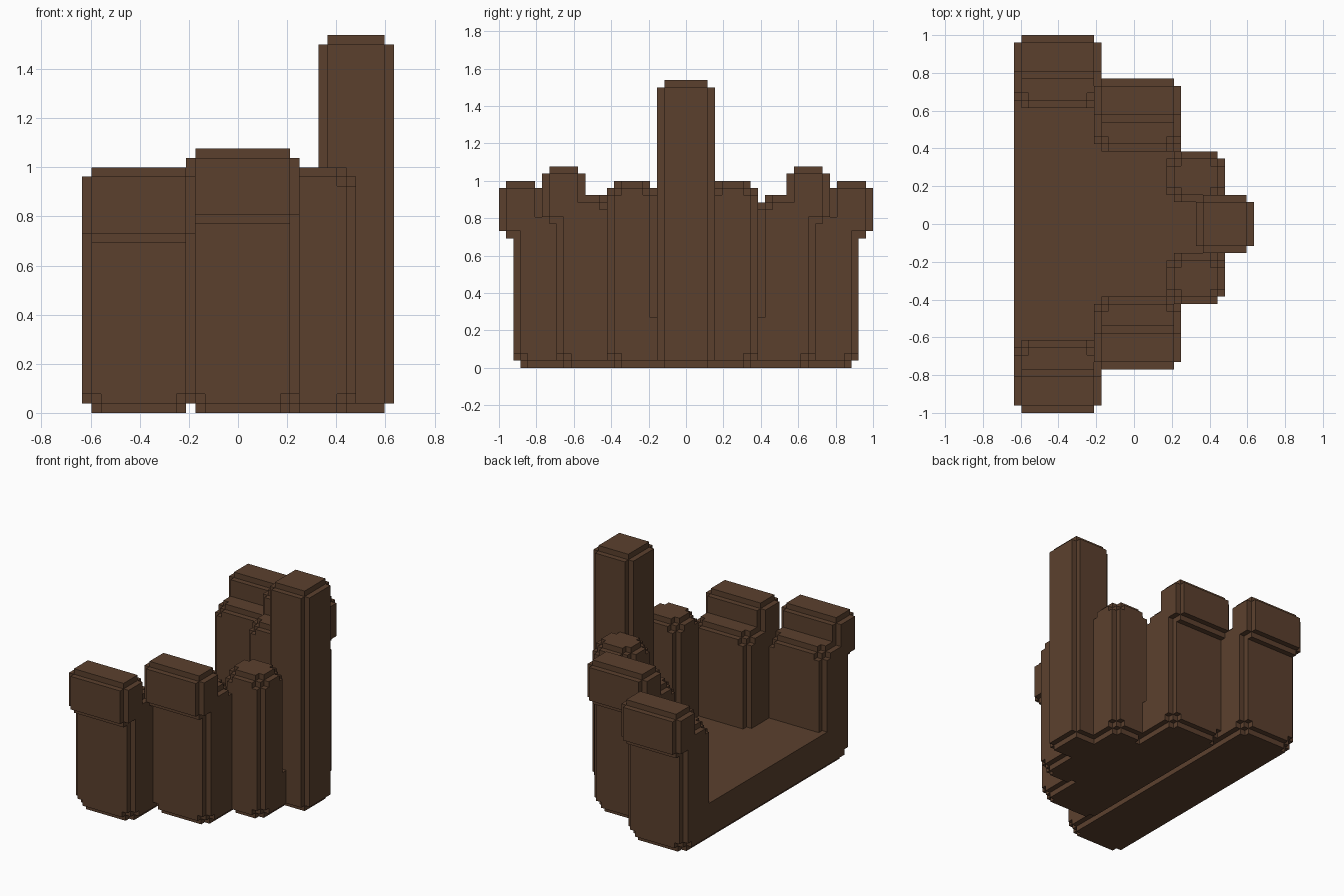
import bpy
import bmesh
from itertools import product
from mathutils import Vector

cube = bpy.data.objects.get("Cube")
if cube:
    bpy.data.objects.remove(cube)

# Block grid: the model is 33 x 52 x 40 blocks
SIZE = Vector((33, 52, 40))
UNIT = 2 / SIZE.y

brown = bpy.data.materials.new("dark_brown_wood")
brown.use_nodes = True
colour = (0.105, 0.051, 0.027, 1)
brown.diffuse_color = colour
bsdf = brown.node_tree.nodes["Principled BSDF"]
bsdf.inputs["Base Color"].default_value = colour
bsdf.inputs["Roughness"].default_value = 0.9

parts = {}
owner = {}


def stepped_box(name, x, y, z, notched=False, clip=None):
    """Block box with stepped edges, optional notched corners and a flat cut top."""
    cells = set()
    for c in product(range(*x), range(*y), range(*z)):
        if clip and c[2] >= clip:
            continue
        d = sorted(min(v - r[0], r[1] - 1 - v) for v, r in zip(c, (x, y, z)))
        on_edge = d[1] == 0
        on_corner = notched and d == [0, 1, 1]
        if not on_edge and not on_corner and c not in owner:
            cells.add(c)
            owner[c] = name
    parts[name] = cells


def mirrored(name, x, y, z, notched=False):
    """The same part on both sides of the model."""
    width = int(SIZE.y)
    stepped_box("front_" + name, x, y, z, notched)
    stepped_box("back_" + name, x, (width - y[1], width - y[0]), z, notched)


# Floor slabs, narrowing towards the tower
stepped_box("wide_floor", (0, 12), (2, 50), (0, 12), True, clip=7)
stepped_box("middle_floor", (11, 23), (8, 44), (0, 12), True, clip=7)
stepped_box("narrow_floor", (21, 29), (15, 36), (0, 12), True, clip=7)

# Walls with overhanging parapets
mirrored("outer_wall", (0, 12), (2, 10), (0, 22), True)
mirrored("outer_parapet", (0, 12), (0, 6), (18, 26))
mirrored("inner_wall", (11, 23), (8, 16), (0, 24), True)
mirrored("inner_parapet", (11, 23), (6, 12), (20, 28))

# Turrets beside the tall tower
stepped_box("front_turret", (21, 29), (15, 22), (0, 26), True)
stepped_box("back_turret", (21, 29), (29, 36), (0, 26), True)
stepped_box("tower", (25, 33), (22, 30), (0, 40))


def build(name, cells):
    """Make the outside faces of a part and merge them into large flat ones."""
    bm = bmesh.new()
    verts = {}

    def corner(p):
        if p not in verts:
            pos = (Vector(p) - Vector((SIZE.x / 2, SIZE.y / 2, 0))) * UNIT
            verts[p] = bm.verts.new(pos)
        return verts[p]

    for c in sorted(cells):
        for axis, side in product(range(3), (0, 1)):
            near = list(c)
            near[axis] += 2 * side - 1
            if tuple(near) in owner:
                continue
            u, v = (axis + 1) % 3, (axis + 2) % 3
            loop = []
            for du, dv in ((0, 0), (1, 0), (1, 1), (0, 1)):
                p = list(c)
                p[axis] += side
                p[u] += du
                p[v] += dv
                loop.append(corner(tuple(p)))
            bm.faces.new(loop if side else loop[::-1])
    bmesh.ops.dissolve_limit(bm, angle_limit=0.01, verts=bm.verts[:],
                             edges=bm.edges[:])
    mesh = bpy.data.meshes.new(name)
    bm.to_mesh(mesh)
    bm.free()
    mesh.materials.append(brown)
    obj = bpy.data.objects.new(name, mesh)
    bpy.context.collection.objects.link(obj)


for part, cells in parts.items():
    build(part, cells)
